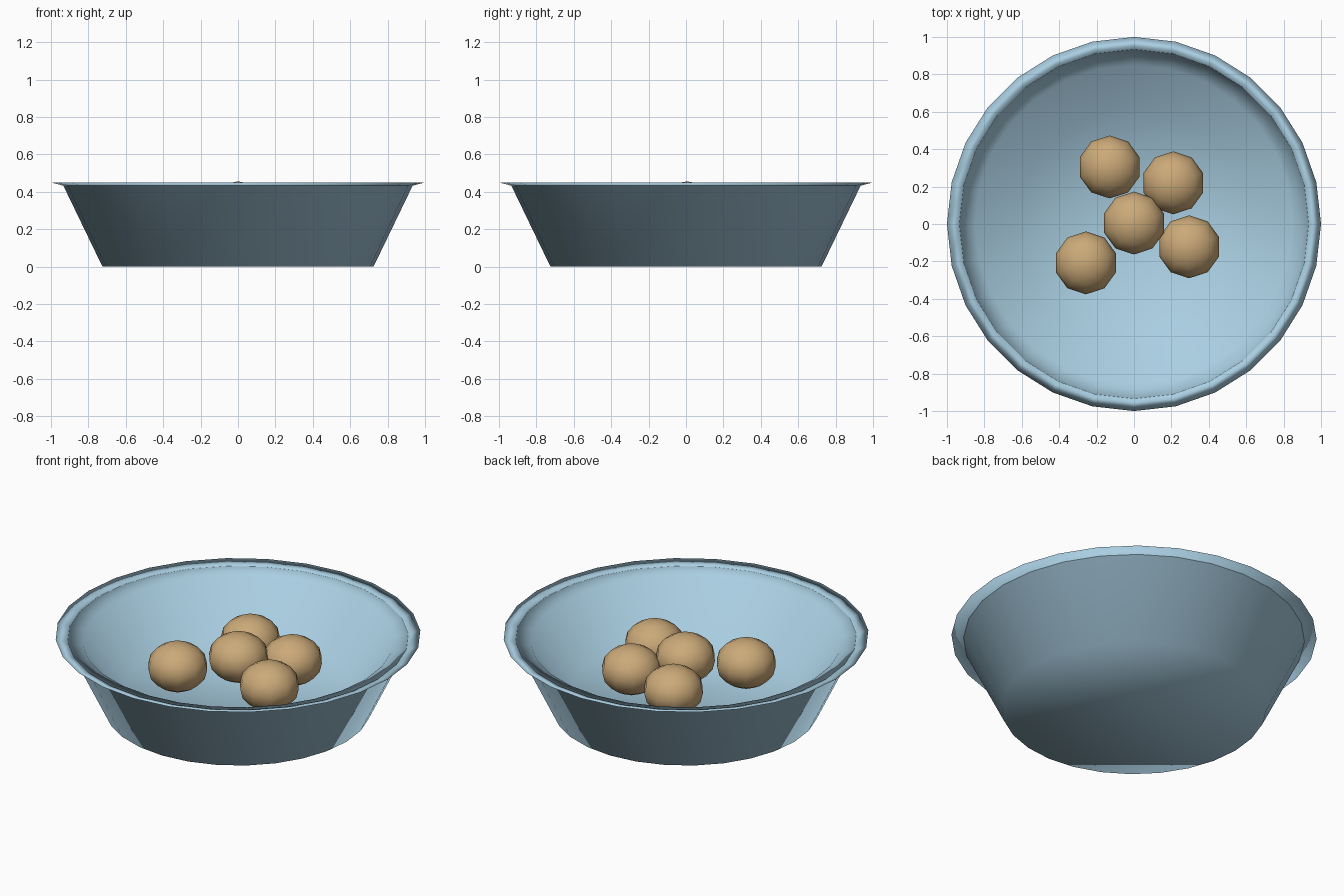
import bpy, bmesh, math

if "Cube" in bpy.data.objects:
    bpy.data.objects.remove(bpy.data.objects["Cube"])


def material(name, rgb):
    m = bpy.data.materials.new(name)
    m.diffuse_color = (*rgb, 1.0)
    m.use_nodes = True
    m.node_tree.nodes["Principled BSDF"].inputs["Base Color"].default_value = m.diffuse_color
    return m


BLUE = material("pale_blue", (0.40, 0.62, 0.76))
TAN = material("dough_tan", (0.60, 0.40, 0.19))


def lathe(name, profile, sides, mat, location=(0, 0, 0)):
    """Spin an (r, z) profile about z; r = 0 is a pole, open ends get a flat cap."""
    bm = bmesh.new()
    rings = []
    for r, z in profile:
        if r == 0:
            rings.append([bm.verts.new((0, 0, z))] * sides)
        else:
            angles = [math.pi / 2 + math.tau * i / sides for i in range(sides)]
            rings.append([bm.verts.new((r * math.cos(a), r * math.sin(a), z)) for a in angles])
    for low, high in zip(rings, rings[1:]):
        for i in range(sides):
            j = (i + 1) % sides
            corners = list(dict.fromkeys((low[i], low[j], high[j], high[i])))
            bm.faces.new(corners)
    for end, point in ((rings[0], profile[0]), (rings[-1], profile[-1])):
        if point[0] > 0:
            bm.faces.new(end)
    for f in bm.faces:
        f.smooth = True
    bmesh.ops.recalc_face_normals(bm, faces=bm.faces)
    mesh = bpy.data.meshes.new(name)
    bm.to_mesh(mesh)
    bm.free()
    mesh.materials.append(mat)
    obj = bpy.data.objects.new(name, mesh)
    obj.location = location
    bpy.context.collection.objects.link(obj)
    return obj


# Bowl: flat base, sloping outer wall, flared thin lip, inner wall and floor
lathe("bowl", [(0.725, 0), (0.935, 0.435), (1.0, 0.45),
               (0.85, 0.41), (0.63, 0.12), (0, 0.12)], 28, BLUE)

# Dough balls: slightly flattened low-poly spheres, the middle one sitting higher
RADIUS, HALF_HEIGHT, RINGS = 0.168, 0.138, 8
ball = []
for k in range(RINGS + 1):
    t = math.pi * k / RINGS
    r = RADIUS * math.sin(t) if 0 < k < RINGS else 0
    ball.append((r, -HALF_HEIGHT * math.cos(t)))

centres = [(0, 0.005, 0.317), (-0.13, 0.305, 0.272), (0.21, 0.22, 0.272),
           (0.295, -0.122, 0.272), (-0.257, -0.208, 0.272)]
for n, centre in enumerate(centres, 1):
    lathe(f"dough_ball_{n}", ball, 10, TAN, centre)
